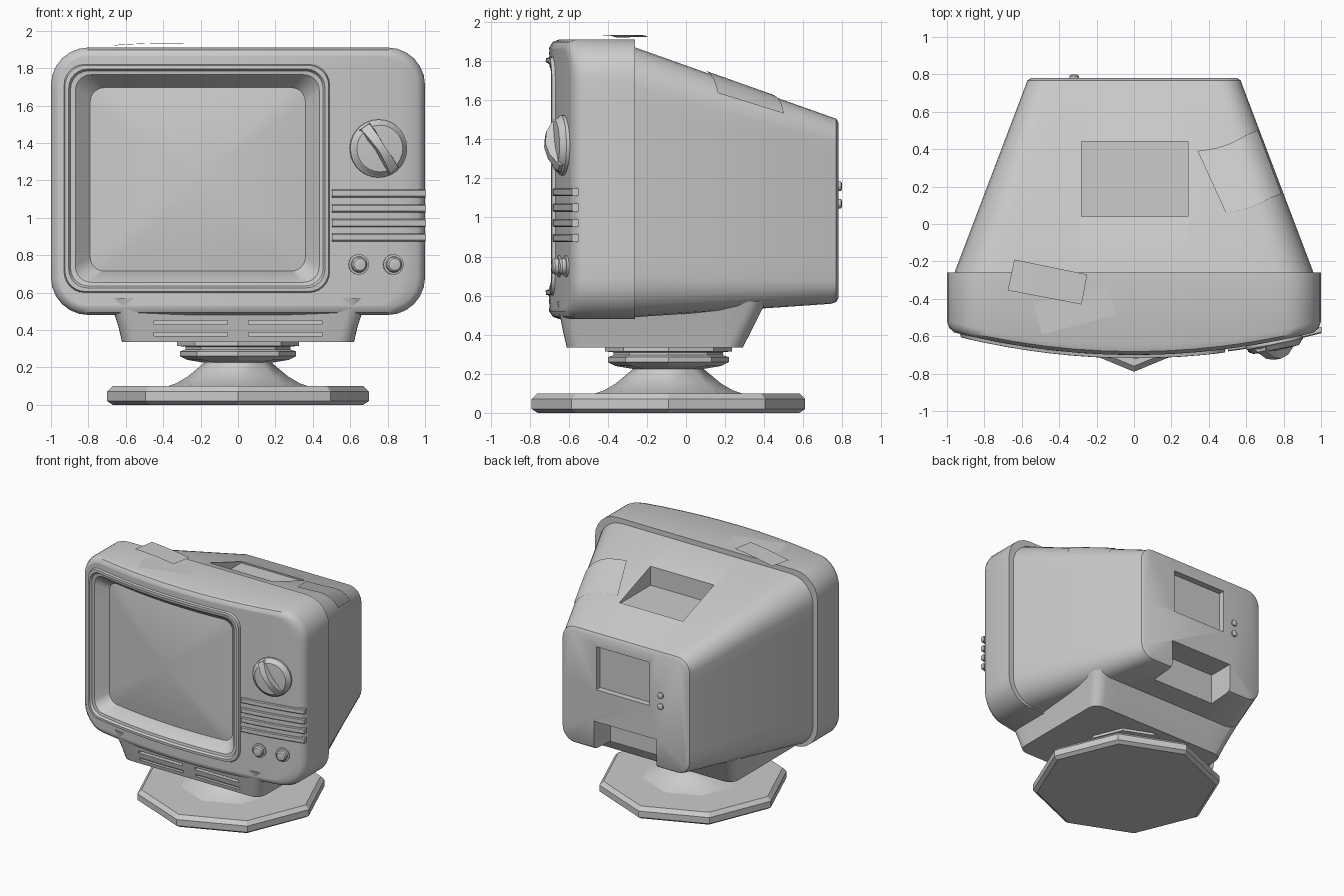
import bpy, bmesh, math
from math import sin, cos, pi, radians
from mathutils import Vector, Matrix

if "Cube" in bpy.data.objects:
    bpy.data.objects.remove(bpy.data.objects["Cube"])


def front(x):
    """Depth of the bowed front face at x."""
    return -0.70 + 0.13 * x * x


def finish(name, bm, angle=35, mat=None, recalc=True):
    if mat is not None:
        bm.transform(mat)
    if recalc:
        bmesh.ops.recalc_face_normals(bm, faces=bm.faces[:])
    me = bpy.data.meshes.new(name)
    bm.to_mesh(me)
    bm.free()
    ob = bpy.data.objects.new(name, me)
    bpy.context.collection.objects.link(ob)
    bpy.ops.object.select_all(action='DESELECT')
    bpy.context.view_layer.objects.active = ob
    ob.select_set(True)
    if angle:
        bpy.ops.object.shade_smooth_by_angle(angle=radians(angle))
    return ob


def loft(name, rings, angle=35, mat=None):
    bm = bmesh.new()
    vs = [[bm.verts.new(p) for p in r] for r in rings]
    n = len(vs[0])
    for a, b in zip(vs, vs[1:]):
        for i in range(n):
            bm.faces.new((a[i], a[(i + 1) % n], b[(i + 1) % n], b[i]))
    bm.faces.new(vs[0])
    bm.faces.new(vs[-1])
    return finish(name, bm, angle, mat)


def rrect(x0, x1, z0, z1, r, n=6, m=10):
    """Rounded rectangle outline with subdivided straight sides."""
    arcs = []
    for k, (cx, cz) in enumerate([(x1 - r, z1 - r), (x0 + r, z1 - r), (x0 + r, z0 + r), (x1 - r, z0 + r)]):
        arcs.append([Vector((cx + r * cos((k + i / n) * pi / 2), cz + r * sin((k + i / n) * pi / 2)))
                     for i in range(n + 1)])
    pts = []
    for k in range(4):
        a, b = arcs[k][-1], arcs[(k + 1) % 4][0]
        pts += arcs[k] + [a.lerp(b, j / m) for j in range(1, m)]
    return pts


def lathe(name, profile, segs, mat, angle=35):
    rings = [[(r * cos(2 * pi * i / segs), r * sin(2 * pi * i / segs), h) for i in range(segs)]
             for r, h in profile]
    return loft(name, rings, angle, mat)


def box(name, x0, x1, y0, y1, z0, z1):
    return loft(name, [[(x0, y0, z), (x1, y0, z), (x1, y1, z), (x0, y1, z)] for z in (z0, z1)], 0)


def cut(ob, *dims):
    cutter = box("cutter", *dims)
    cutter.hide_render = True
    mod = ob.modifiers.new("cut", 'BOOLEAN')
    mod.operation, mod.solver, mod.object = 'DIFFERENCE', 'EXACT', cutter
    bpy.context.view_layer.objects.active = ob
    bpy.ops.object.modifier_apply(modifier=mod.name)
    bpy.data.objects.remove(cutter)


def on_front(x, z):
    """Placement on the bowed front, local z pointing outwards."""
    return (Matrix.Translation((x, front(x), z)) @ Matrix.Rotation(math.atan(0.26 * x), 4, 'Z')
            @ Matrix.Rotation(pi / 2, 4, 'X'))


# Front cabinet with raised screen rim and sloping frame
def front_ring(x0, x1, z0, z1, r, d):
    return [(p.x, front(p.x) + d, p.y) for p in rrect(x0, x1, z0, z1, r)]


rings = [[(p.x, -0.26, p.y) for p in rrect(-1, 1, 0.48, 1.91, 0.2)]]
for i, d in [(0, 0.05), (0.012, 0.018), (0.04, 0)]:
    rings.append(front_ring(-1 + i, 1 - i, 0.48 + i, 1.91 - i, 0.2 - i, d))
edge, rim = (-0.96, 0.96, 0.52, 1.87, 0.16), (-0.93, 0.49, 0.60, 1.82, 0.11)
for k in range(1, 7):
    rings.append(front_ring(*[a + (b - a) * k / 6 for a, b in zip(edge, rim)], 0))
for s in [(-0.925, 0.485, 0.605, 1.815, 0.11, -0.017), (-0.905, 0.465, 0.625, 1.795, 0.10, -0.018),
          (-0.895, 0.455, 0.635, 1.785, 0.095, 0.0), (-0.87, 0.435, 0.655, 1.765, 0.085, 0.004),
          (-0.79, 0.36, 0.715, 1.695, 0.075, 0.10), (-0.79, 0.36, 0.715, 1.695, 0.075, 0.14)]:
    rings.append(front_ring(*s))
loft("front_cabinet", rings)

# Bulging picture tube
rings = []
cx, cz = -0.215, 1.205
outline = rrect(-0.795, 0.365, 0.71, 1.70, 0.08)
for k in range(9):
    s = 1 - k / 8.2
    rings.append([(cx + (p.x - cx) * s, front(cx + (p.x - cx) * s) + 0.10 - 0.04 * (1 - s * s),
                   cz + (p.y - cz) * s) for p in outline])
loft("screen", rings)

# Tapered rear housing with its recesses
rings = []
for y, i in [(-0.28, 0), (-0.26, 0), (0.74, 0), (0.768, 0.009), (0.78, 0.03)]:
    t = min(max((y + 0.26) / 1.0, 0), 1)
    w, z0, z1, r = 0.96 - 0.38 * t, 0.49 + 0.068 * t, 1.87 - 0.355 * t, 0.2 - 0.08 * t
    rings.append([(p.x, y, p.y) for p in rrect(-w + i, w - i, z0 + i, z1 - i, r - i)])
housing = loft("rear_housing", rings)
cut(housing, -0.28, 0.29, 0.04, 0.44, 1.61, 2.0)
cut(housing, -0.22, 0.26, 0.73, 1.0, 1.05, 1.40)
cut(housing, -0.28, 0.28, 0.57, 1.0, 0.40, 0.79)
for z in (1.07, 1.16):
    lathe("rear_socket", [(0.025, -0.01), (0.025, 0.012), (0.015, 0.018)], 12,
          Matrix.Translation((-0.32, 0.78, z)) @ Matrix.Rotation(-pi / 2, 4, 'X'))

# Underside plinth with vent slots
plinth = loft("plinth", [[(p.x, p.y, z) for p in rrect(-w, w, y0, y1, 0.08)] for z, w, y0, y1 in
                         [(0.335, 0.62, -0.61, 0.29), (0.42, 0.64, -0.63, 0.335), (0.57, 0.69, -0.66, 0.41)]])
for x in (-0.45, 0.055):
    for z in (0.43, 0.367):
        cut(plinth, x, x + 0.395, -0.8, -0.595, z, z + 0.02)

# Octagonal base and swivel pedestal
place = Matrix.Translation((0, -0.09, 0))
lathe("base", [(0.67, 0), (0.70, 0.02), (0.70, 0.07), (0.67, 0.10)], 8, place, 0)
lathe("pedestal_cone", [(0.39, 0.095), (0.33, 0.115), (0.27, 0.15), (0.18, 0.225), (0.18, 0.24)], 8, place, 50)
lathe("swivel_disc", [(0.18, 0.225), (0.27, 0.24), (0.31, 0.26), (0.31, 0.285), (0.28, 0.295),
                      (0.28, 0.31), (0.325, 0.315), (0.325, 0.34)], 8, place, 0)

# Channel dial with waisted grip
dial = on_front(0.75, 1.37)
lathe("channel_dial", [(0.155, -0.03), (0.155, 0.015), (0.145, 0.022), (0.14, 0.03), (0.125, 0.045), (0.05, 0.05)],
      28, dial)
loft("dial_grip", [[(u, -w, 0.0), (u, w, 0.0), (u, w * 0.6, h), (u, -w * 0.6, h)] for u, w, h in
                   [(-0.142, 0.045, 0.04), (-0.07, 0.04, 0.085), (0, 0.032, 0.098),
                    (0.07, 0.04, 0.085), (0.142, 0.045, 0.04)]],
     30, dial @ Matrix.Rotation(radians(-56), 4, 'Z'))

# Small knobs
for x in (0.645, 0.83):
    lathe("small_knob", [(0.055, -0.02), (0.055, 0.010), (0.043, 0.012), (0.041, 0.03), (0.032, 0.04), (0.01, 0.043)],
          18, on_front(x, 0.75))

# Speaker grille slats following the bow
for z in (1.13, 1.05, 0.972, 0.895):
    loft("grille_slat", [[(x, front(x) + a, z + b) for a, b in
                          [(0.02, -0.021), (-0.008, -0.021), (-0.014, -0.015),
                           (-0.014, 0.015), (-0.008, 0.021), (0.02, 0.021)]]
                         for x in [0.503 + 0.5 * k / 8 for k in range(9)]])


# Tape patches
def patch(name, a, b, c, d, bulge=0.0, n=10):
    a, b, c, d = map(Vector, (a, b, c, d))
    bm = bmesh.new()
    g = [[bm.verts.new(a.lerp(b, i / n).lerp(d.lerp(c, i / n), j / n) + Vector((0, 0, bulge * sin(pi * i / n))))
          for j in range(n + 1)] for i in range(n + 1)]
    for i in range(n):
        for j in range(n):
            bm.faces.new((g[i][j], g[i][j + 1], g[i + 1][j + 1], g[i + 1][j]))
    bmesh.ops.recalc_face_normals(bm, faces=bm.faces[:])
    bm.normal_update()
    if sum(f.normal.z for f in bm.faces) < 0:
        bmesh.ops.reverse_faces(bm, faces=bm.faces[:])
    return finish(name, bm, 35, recalc=False)


patch("tape_front", (-0.54, -0.43, 1.914), (-0.14, -0.32, 1.914), (-0.095, -0.485, 1.914), (-0.49, -0.59, 1.914))
patch("tape_top", (-0.64, -0.19, 1.925), (-0.25, -0.27, 1.932), (-0.28, -0.43, 1.932), (-0.675, -0.355, 1.92), 0.005)
side = patch("tape_side", (0.34, 0.39, 1.645), (0.68, 0.51, 1.54), (0.82, 0.18, 1.65), (0.49, 0.06, 1.76), 0.10, 14)
wrap = side.modifiers.new("wrap", 'SHRINKWRAP')
wrap.target = housing
wrap.wrap_mode = 'ABOVE_SURFACE'
wrap.offset = 0.008
